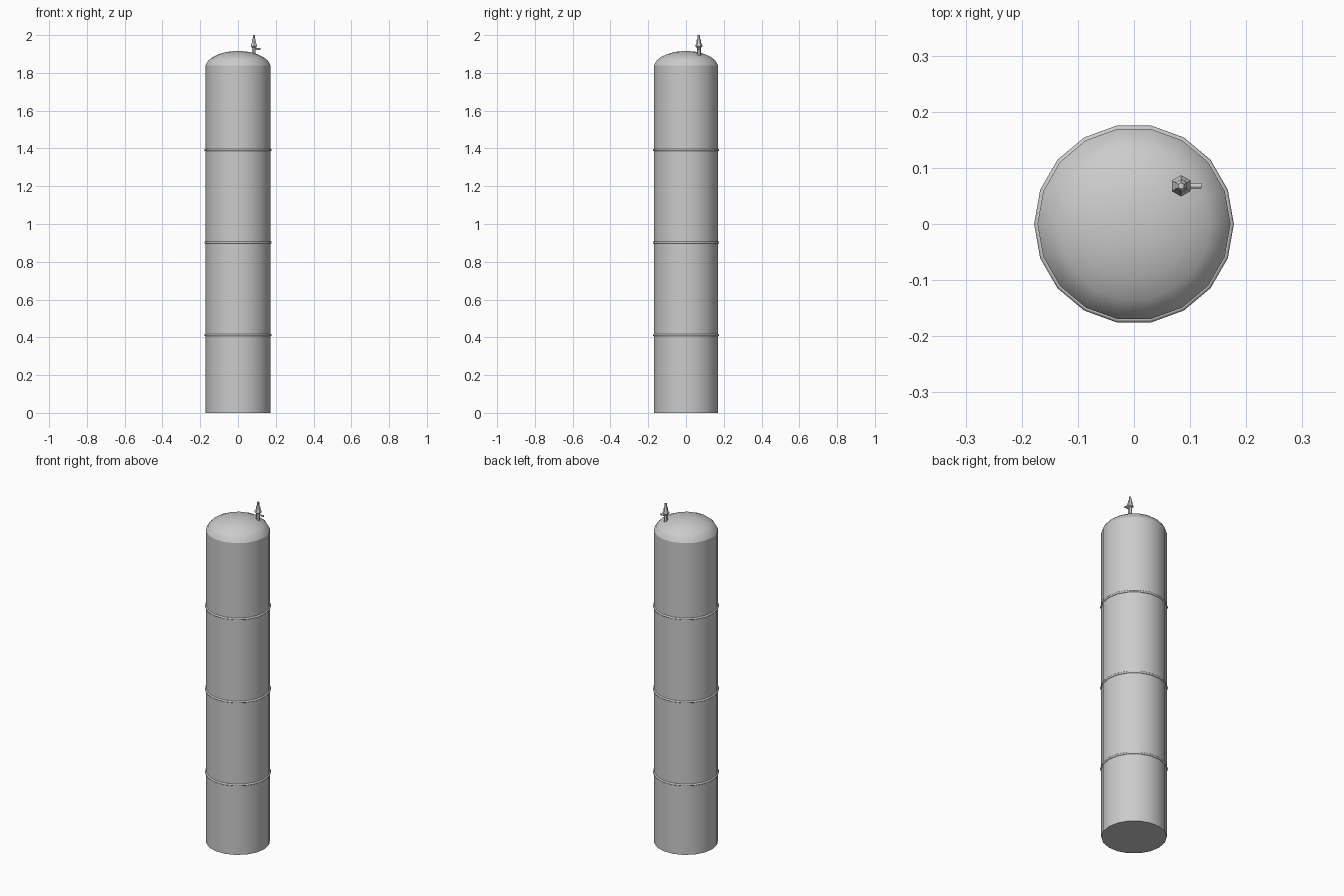
import bpy, math
from mathutils import Matrix

if "Cube" in bpy.data.objects:
    bpy.data.objects.remove(bpy.data.objects["Cube"])

SIDES = 18
VALVE_X, VALVE_Y = 0.084, 0.068

grey = bpy.data.materials.new("light grey metal")
grey.use_nodes = True
grey.diffuse_color = (0.6, 0.6, 0.6, 1)
grey.node_tree.nodes["Principled BSDF"].inputs["Base Color"].default_value = (0.6, 0.6, 0.6, 1)


def lathe(name, profile, sides, angle, matrix=Matrix(), closed=False):
    """Spin a (radius, height) profile around z; open profiles get end caps."""
    verts = [(r * math.cos(math.tau * i / sides), r * math.sin(math.tau * i / sides), z)
             for r, z in profile for i in range(sides)]
    rows = len(profile)
    faces = []
    for k in range(rows if closed else rows - 1):
        a, b = k * sides, (k + 1) % rows * sides
        for i in range(sides):
            j = (i + 1) % sides
            faces.append((a + i, a + j, b + j, b + i))
    if not closed:
        faces.append(tuple(reversed(range(sides))))
        faces.append(tuple(range((rows - 1) * sides, rows * sides)))
    mesh = bpy.data.meshes.new(name)
    mesh.from_pydata(verts, [], faces)
    mesh.materials.append(grey)
    obj = bpy.data.objects.new(name, mesh)
    obj.matrix_world = matrix
    bpy.context.collection.objects.link(obj)
    bpy.ops.object.select_all(action='DESELECT')
    obj.select_set(True)
    bpy.context.view_layer.objects.active = obj
    bpy.ops.object.shade_smooth_by_angle(angle=math.radians(angle))
    return obj


# Tank cylinder and its domed cap
lathe("tank_body", [(0.172, 0), (0.172, 1.84)], SIDES, 30)
lathe("tank_dome", [(0.172, 1.84), (0.158, 1.865), (0.136, 1.883), (0.1, 1.9),
                    (0.06, 1.911), (0.02, 1.915)], SIDES, 50)

# Three thin rounded hoops around the body
for label, z in (("lower", 0.412), ("middle", 0.902), ("upper", 1.392)):
    section = [(0.172 + 0.006 * math.cos(math.tau * k / 8),
                z + 0.006 * math.sin(math.tau * k / 8)) for k in range(8)]
    lathe(label + "_hoop", section, SIDES, 50, closed=True)

# Valve on the dome: stem, hexagonal collar and tapered tip
at_valve = Matrix.Translation((VALVE_X, VALVE_Y, 0)) @ Matrix.Rotation(math.radians(30), 4, 'Z')
lathe("valve_stem", [(0.011, 1.89), (0.011, 1.937)], 6, 30, at_valve)
lathe("valve_collar", [(0.013, 1.934), (0.019, 1.94), (0.019, 1.947), (0.013, 1.957)], 6, 30, at_valve)
lathe("valve_tip", [(0.013, 1.955), (0.011, 1.975), (0.007, 1.98), (0.006, 2.0)], 6, 30, at_valve)

# Side outlet pointing to the left of the model
sideways = Matrix.Translation((VALVE_X, VALVE_Y, 1.926)) @ Matrix.Rotation(math.radians(90), 4, 'Y')
lathe("valve_outlet", [(0.005, 0), (0.005, 0.036)], 8, 50, sideways)
